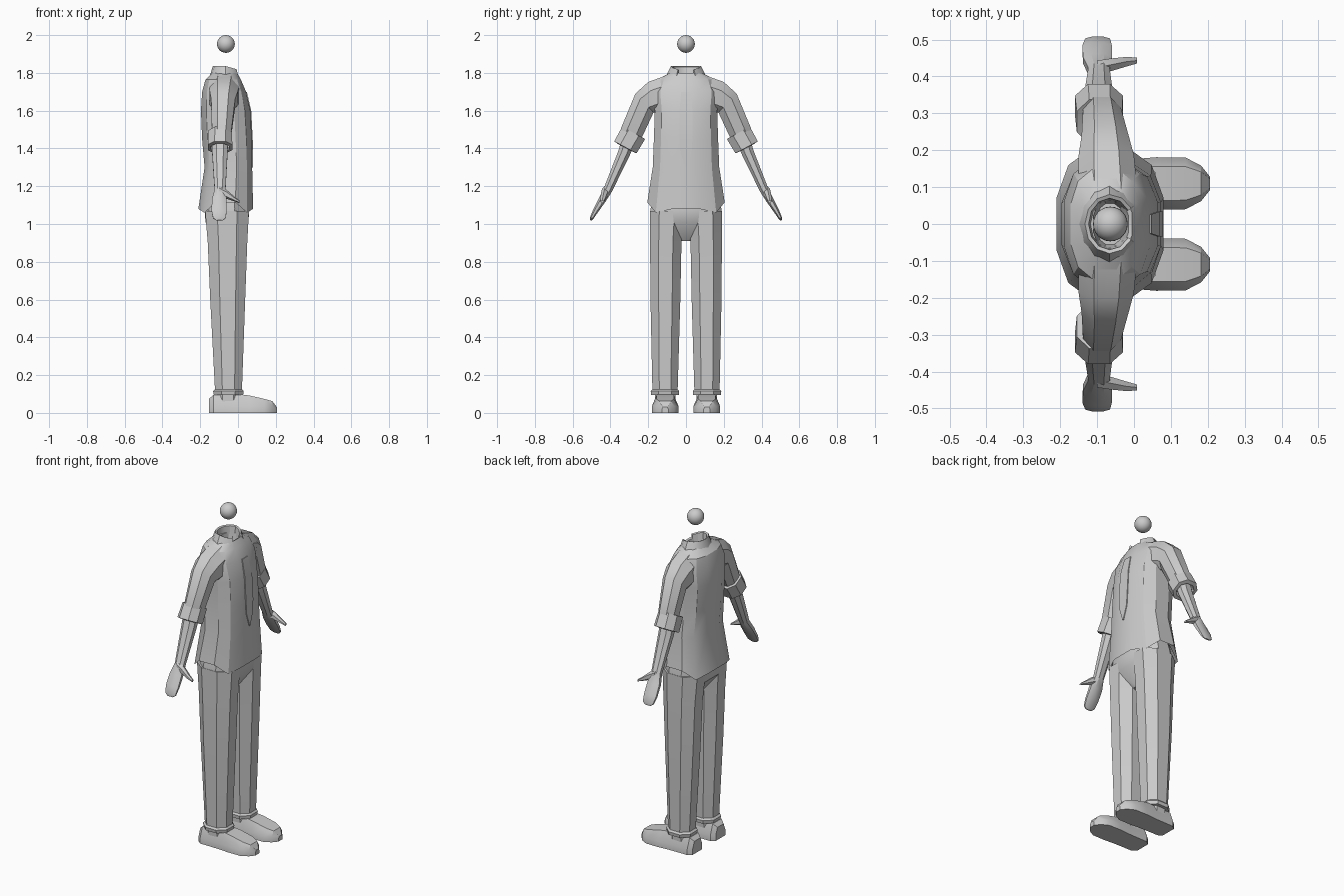
import bpy, bmesh, math
from mathutils import Vector

grey = bpy.data.materials.new("light_grey")
grey.diffuse_color = (0.6, 0.6, 0.6, 1)


def finish(obj, angle=30):
    obj.data.materials.append(grey)
    bpy.ops.object.select_all(action='DESELECT')
    obj.select_set(True)
    bpy.context.view_layer.objects.active = obj
    bpy.ops.object.shade_smooth_by_angle(angle=math.radians(angle))


def loft(name, rings, mirror=False, closed=False, angle=30):
    """Skin a list of equal-length rings, with end caps or joined into a loop."""
    bm = bmesh.new()
    rows = [[bm.verts.new(p) for p in r] for r in rings]
    n = len(rows[0])
    pairs = list(zip(rows, rows[1:]))
    if closed:
        pairs.append((rows[-1], rows[0]))
    for a, b in pairs:
        for i in range(n):
            j = (i + 1) % n
            bm.faces.new((a[i], a[j], b[j], b[i]))
    if not closed:
        bm.faces.new(rows[0])
        bm.faces.new(rows[-1])
    bmesh.ops.recalc_face_normals(bm, faces=bm.faces)
    me = bpy.data.meshes.new(name)
    bm.to_mesh(me)
    bm.free()
    obj = bpy.data.objects.new(name, me)
    bpy.context.collection.objects.link(obj)
    finish(obj, angle)
    if mirror:
        m = obj.modifiers.new("mirror", 'MIRROR')
        m.use_axis = (False, True, False)
    return obj


def unit(n, e):
    """Flat-sided n-gon with squareness e, filling -1..1 on both axes."""
    pts = []
    for i in range(n):
        t = 2 * math.pi * (i + 0.5) / n
        c, s = math.cos(t), math.sin(t)
        pts.append((math.copysign(abs(c) ** e, c), math.copysign(abs(s) ** e, s)))
    mx = max(p[0] for p in pts)
    my = max(p[1] for p in pts)
    return [(x / mx, y / my) for x, y in pts]


def flat_ring(z, x0, x1, y0, y1, n=12, e=0.8):
    return [Vector(((x0 + x1) / 2 + u * (x1 - x0) / 2,
                    (y0 + y1) / 2 + v * (y1 - y0) / 2, z)) for u, v in unit(n, e)]


def limb_ring(yo, zo, yi, zi, x0, x1, n=8):
    """Ring across a limb from its outer point to its inner point."""
    c = Vector(((x0 + x1) / 2, (yo + yi) / 2, (zo + zi) / 2))
    a = Vector((0, yo - yi, zo - zi)) / 2
    b = Vector(((x1 - x0) / 2, 0, 0))
    return [c + a * u + b * v for u, v in unit(n, 0.9)]


# Shirt body, with a hem that dips beside the centre line and rises at the sides
shirt = [(1.15, -0.17, 0.055, 0.17), (1.09, -0.21, 0.08, 0.205),
         (1.30, -0.177, 0.075, 0.176), (1.45, -0.19, 0.073, 0.17),
         (1.60, -0.196, 0.065, 0.165), (1.70, -0.19, 0.043, 0.175),
         (1.765, -0.172, 0.015, 0.15), (1.80, -0.135, -0.005, 0.085),
         (1.795, -0.11, -0.015, 0.065), (1.73, -0.10, -0.03, 0.055)]
rings = [flat_ring(z, a, b, -w, w) for z, a, b, w in shirt]
for p in rings[1]:
    side = abs(p.y) / 0.205
    p.z = 1.115 if side > 0.95 else (1.06 if side > 0.5 else 1.08)
loft("shirt", rings)

# Pointed front panel of the shirt
front = [(1.70, 0.043, 0.026), (1.60, 0.066, 0.034), (1.45, 0.074, 0.034),
         (1.38, 0.075, 0.03), (1.30, 0.076, 0.003)]
loft("front_panel", [[(x - 0.004, -w, z), (x + 0.004, -w, z),
                      (x + 0.004, w, z), (x - 0.004, w, z)] for z, x, w in front])

# Collar: open at the front, with lowered tips
collar = []
for k in range(11):
    t = math.radians(32 + k * (296 / 10))
    c, s = math.cos(t), math.sin(t)
    f = max(0, c)
    collar.append([Vector((-0.065 + 0.083 * c, 0.104 * s, 1.788 - 0.03 * f)),
                   Vector((-0.065 + 0.068 * c, 0.08 * s, 1.836 - 0.02 * f)),
                   Vector((-0.065 + 0.058 * c, 0.07 * s, 1.832 - 0.02 * f)),
                   Vector((-0.065 + 0.05 * c, 0.065 * s, 1.775 - 0.01 * f))])
loft("collar", collar)

# Sleeves from the shoulder to the elbow
loft("sleeve", [limb_ring(*s) for s in (
    (0.08, 1.795, 0.10, 1.60, -0.15, 0.01),
    (0.20, 1.752, 0.15, 1.585, -0.15, 0.0),
    (0.268, 1.69, 0.172, 1.59, -0.142, -0.015),
    (0.343, 1.51, 0.235, 1.455, -0.138, -0.035),
    (0.355, 1.46, 0.265, 1.42, -0.13, -0.045))], mirror=True)

# Rolled sleeve cuffs, hollow
loft("sleeve_cuff", [limb_ring(*s) for s in (
    (0.338, 1.515, 0.216, 1.450, -0.155, -0.032),
    (0.380, 1.438, 0.262, 1.374, -0.16, -0.03),
    (0.362, 1.425, 0.280, 1.382, -0.142, -0.048),
    (0.325, 1.505, 0.232, 1.456, -0.14, -0.045))], mirror=True, closed=True)

# Forearm and flat hand
loft("forearm_and_hand", [limb_ring(*s) for s in (
    (0.335, 1.47, 0.265, 1.44, -0.138, -0.053),
    (0.357, 1.39, 0.297, 1.365, -0.137, -0.055),
    (0.435, 1.19, 0.393, 1.17, -0.124, -0.066),
    (0.462, 1.135, 0.425, 1.12, -0.138, -0.06),
    (0.492, 1.075, 0.464, 1.065, -0.14, -0.06),
    (0.508, 1.035, 0.490, 1.028, -0.132, -0.065),
    (0.507, 1.02, 0.500, 1.018, -0.115, -0.08))], mirror=True)

# Thumb pointing forward
thumb = []
for x, y, z, ry, rz in ((-0.10, 0.425, 1.175, 0.018, 0.03), (-0.06, 0.432, 1.157, 0.017, 0.024),
                        (-0.02, 0.440, 1.133, 0.013, 0.013), (0.008, 0.443, 1.118, 0.008, 0.007)):
    thumb.append([Vector((x, y + ry * u, z + rz * v)) for u, v in unit(6, 1)])
loft("thumb", thumb, mirror=True)

# Trouser seat tapering into the crotch
loft("trouser_seat", [flat_ring(z, a, b, -w, w) for z, a, b, w in (
    (1.16, -0.165, 0.052, 0.168), (1.08, -0.177, 0.06, 0.188),
    (1.01, -0.172, 0.055, 0.188), (0.91, -0.10, -0.01, 0.03))])

# Trouser legs with turned-up ends
loft("trouser_leg", [flat_ring(*s, n=8, e=0.9) for s in (
    (1.07, -0.174, 0.058, 0.012, 0.19), (0.90, -0.16, 0.049, 0.024, 0.19),
    (0.60, -0.147, 0.038, 0.03, 0.188), (0.125, -0.122, 0.021, 0.044, 0.178),
    (0.115, -0.132, 0.03, 0.036, 0.187), (0.095, -0.128, 0.027, 0.038, 0.184),
    (0.095, -0.11, 0.01, 0.055, 0.17))], mirror=True)

# Ankles
loft("ankle", [flat_ring(z, -0.115, 0.01, 0.055, 0.165, n=8, e=0.9)
               for z in (0.12, 0.06)], mirror=True)

# Shoes lofted from heel to toe
shoe = []
for x, w, h in ((-0.153, 0.045, 0.075), (-0.13, 0.064, 0.095), (0.0, 0.066, 0.1),
                (0.06, 0.071, 0.092), (0.14, 0.070, 0.074), (0.182, 0.048, 0.062),
                (0.206, 0.018, 0.03)):
    m = min(0.035, h * 0.6)
    shoe.append([Vector((x, 0.11 + y, z)) for y, z in (
        (-w, 0), (-w, m), (-w * 0.65, h), (w * 0.65, h), (w, m), (w, 0))])
loft("shoe", shoe, mirror=True)

# Small ball floating over the neck
bpy.ops.mesh.primitive_uv_sphere_add(segments=24, ring_count=14, radius=0.047,
                                     location=(-0.064, 0, 1.953))
ball = bpy.context.object
ball.name = "head_ball"
finish(ball)
